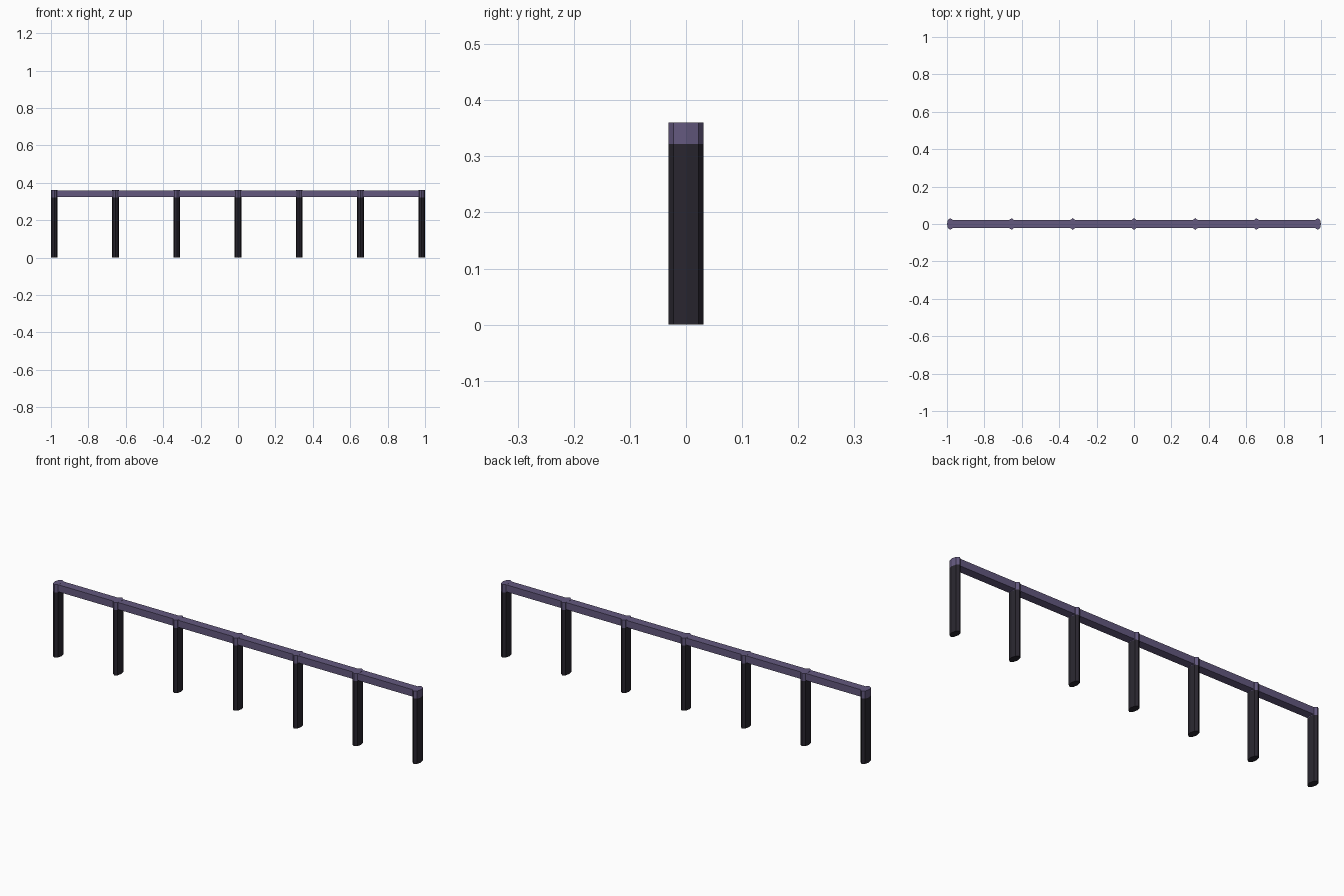
import bpy, bmesh, math

if "Cube" in bpy.data.objects:
    bpy.data.objects.remove(bpy.data.objects["Cube"])

def material(name, color):
    m = bpy.data.materials.new(name)
    m.diffuse_color = (*color, 1)
    m.use_nodes = True
    m.node_tree.nodes["Principled BSDF"].inputs["Base Color"].default_value = m.diffuse_color
    return m

dark = material("dark_metal", (0.022, 0.019, 0.028))
purple = material("purple_paint", (0.125, 0.098, 0.21))

RX, RY = 0.018, 0.031       # oval post radii
SPLIT, TOP = 0.322, 0.36    # post / rail heights
SPAN = 1 - RX

def prism(name, outline, z0, z1, mat):
    """Extrude a flat outline from z0 to z1."""
    bm = bmesh.new()
    face = bm.faces.new([bm.verts.new((x, y, z0)) for x, y in outline])
    top = bmesh.ops.extrude_face_region(bm, geom=[face])["geom"]
    bmesh.ops.translate(bm, vec=(0, 0, z1 - z0),
                        verts=[g for g in top if isinstance(g, bmesh.types.BMVert)])
    bmesh.ops.recalc_face_normals(bm, faces=bm.faces)
    me = bpy.data.meshes.new(name)
    bm.to_mesh(me)
    bm.free()
    me.materials.append(mat)
    ob = bpy.data.objects.new(name, me)
    bpy.context.collection.objects.link(ob)
    return ob

# eight-sided posts with a purple cap where they meet the rail
for i in range(7):
    cx = -SPAN + i * SPAN / 3
    oval = [(cx + RX * math.cos(k * math.pi / 4), RY * math.sin(k * math.pi / 4))
            for k in range(8)]
    prism(f"post_{i + 1}", oval, 0, SPLIT, dark)
    prism(f"post_cap_{i + 1}", oval, SPLIT, TOP, purple)

# top rail
prism("top_rail", [(-SPAN, -0.021), (SPAN, -0.021), (SPAN, 0.021), (-SPAN, 0.021)],
      SPLIT + 0.003, TOP - 0.0005, purple)
